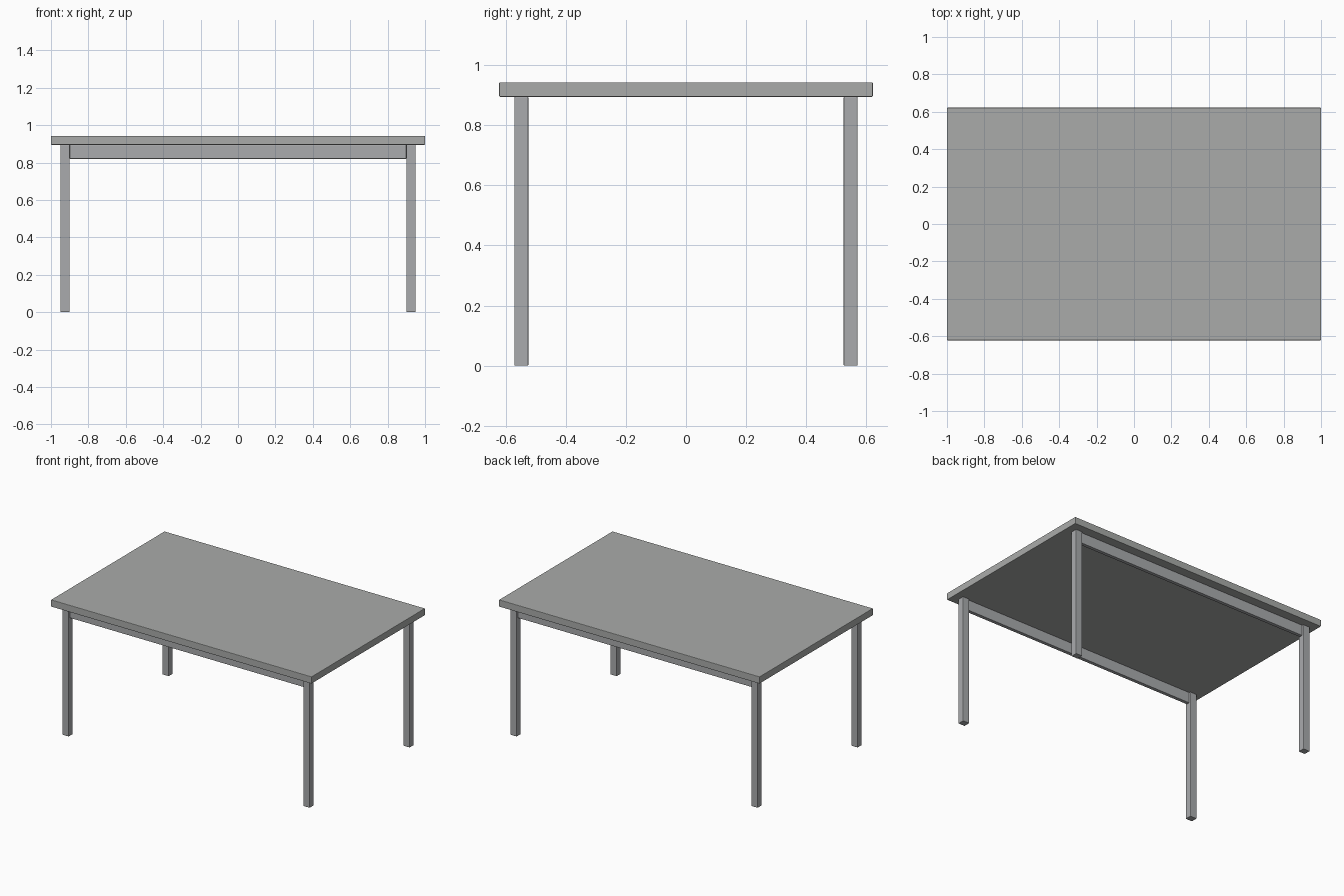
import bpy

if "Cube" in bpy.data.objects:
    bpy.data.objects.remove(bpy.data.objects["Cube"])


def material(name, rgb):
    mat = bpy.data.materials.new(name)
    mat.diffuse_color = (*rgb, 1)
    mat.use_nodes = True
    mat.node_tree.nodes["Principled BSDF"].inputs["Base Color"].default_value = mat.diffuse_color
    return mat


def box(name, lo, hi, mat):
    """Axis-aligned box between two opposite corners, with slightly eased edges."""
    bpy.ops.mesh.primitive_cube_add(size=1, location=[(a + b) / 2 for a, b in zip(lo, hi)])
    ob = bpy.context.object
    ob.name = name
    ob.scale = [b - a for a, b in zip(lo, hi)]
    bpy.ops.object.transform_apply(location=False, rotation=False, scale=True)
    bevel = ob.modifiers.new("eased_edges", "BEVEL")
    bevel.width = 0.003
    bevel.segments = 2
    ob.data.materials.append(mat)
    return ob


TOP_Z, UNDER_Z = 0.943, 0.895
LEG_X, LEG_Y = 0.925, 0.548      # leg centres
LEG_W, LEG_D = 0.05, 0.046       # leg section
RAIL_T, RAIL_Z = 0.025, 0.82     # rail thickness and lower edge

top_grey = material("top_grey", (0.40, 0.41, 0.40))
frame_grey = material("frame_grey", (0.40, 0.41, 0.42))

# Table top
box("table_top", (-1, -0.622, UNDER_Z), (1, 0.622, TOP_Z), top_grey)

for sy, end in ((-1, "front"), (1, "back")):
    y = sy * LEG_Y
    # Square legs
    for sx, side in ((-1, "left"), (1, "right")):
        x = sx * LEG_X
        box(f"{end}_{side}_leg", (x - LEG_W / 2, y - LEG_D / 2, 0),
            (x + LEG_W / 2, y + LEG_D / 2, UNDER_Z), frame_grey)
    # Long rail between the legs
    inner = LEG_X - LEG_W / 2
    box(f"{end}_rail", (-inner, y - RAIL_T / 2, RAIL_Z),
        (inner, y + RAIL_T / 2, UNDER_Z), frame_grey)
